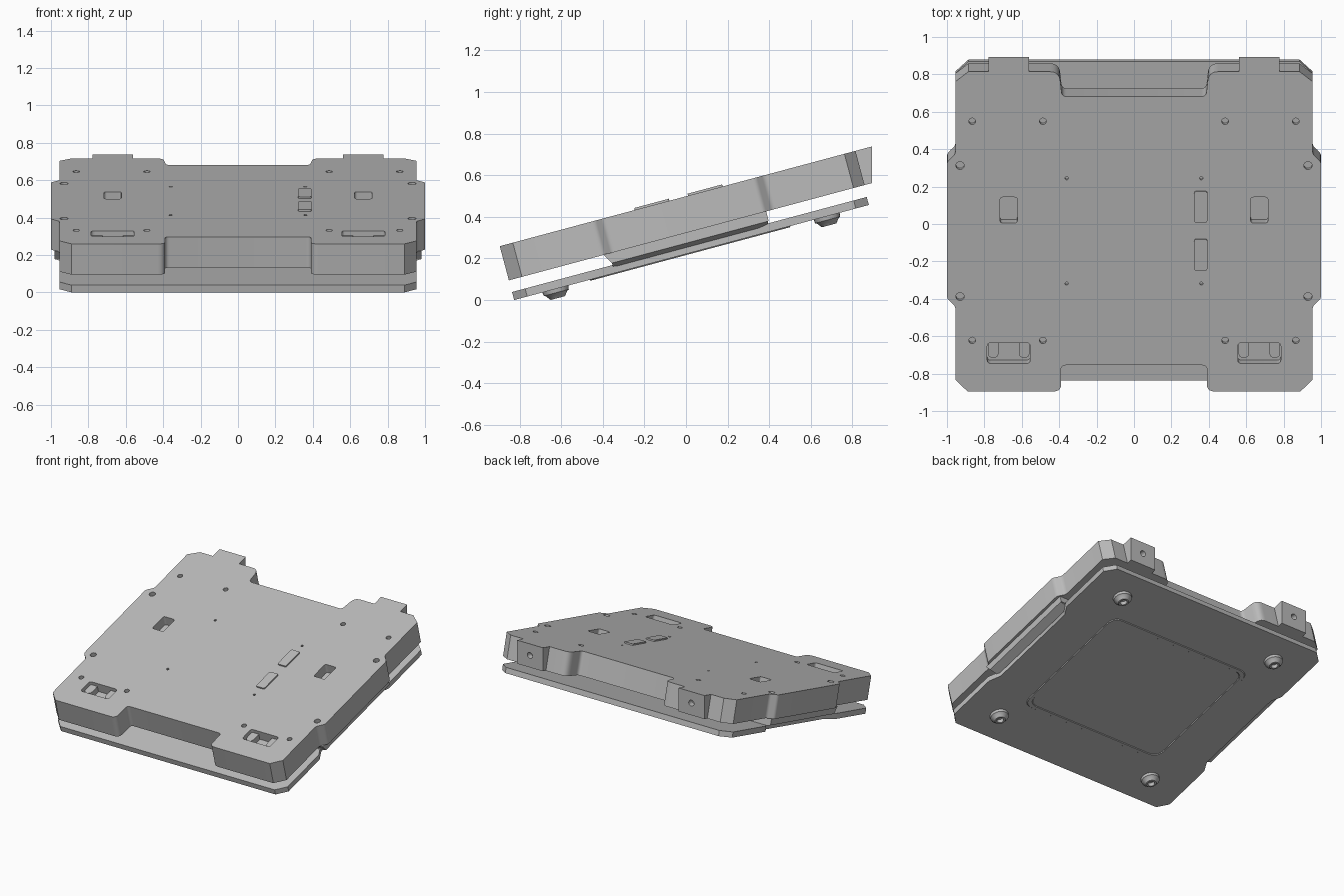
import bpy, bmesh, math
from mathutils import Matrix, Vector

cube = bpy.data.objects.get("Cube")
if cube:
    bpy.data.objects.remove(cube, do_unlink=True)

grey = bpy.data.materials.new("plain grey")
grey.use_nodes = True
grey.diffuse_color = (0.5, 0.5, 0.5, 1)
grey.node_tree.nodes["Principled BSDF"].inputs["Base Color"].default_value = (0.5, 0.5, 0.5, 1)

# Everything is modelled flat, then leaned back by this transform
TILT = Matrix.Translation((0, 0, 0.2213)) @ Matrix.Rotation(math.radians(15), 4, 'X')
TOP = 0.268
BASE = 0.098


def finish(name, bm, smooth=True):
    bmesh.ops.recalc_face_normals(bm, faces=bm.faces)
    mesh = bpy.data.meshes.new(name)
    bm.to_mesh(mesh)
    bm.free()
    mesh.materials.append(grey)
    obj = bpy.data.objects.new(name, mesh)
    bpy.context.collection.objects.link(obj)
    obj.matrix_world = TILT
    if smooth:
        shade(obj)
    return obj


def shade(obj):
    bpy.ops.object.select_all(action='DESELECT')
    obj.select_set(True)
    bpy.context.view_layer.objects.active = obj
    bpy.ops.object.shade_smooth_by_angle(angle=math.radians(30))


def fillet(points, steps=5):
    """Round each (x, y, radius) corner of a closed outline."""
    out = []
    for i, (x, y, r) in enumerate(points):
        p = Vector((x, y))
        if r == 0:
            out.append(p)
            continue
        a = p + (Vector(points[i - 1][:2]) - p).normalized() * r
        b = p + (Vector(points[(i + 1) % len(points)][:2]) - p).normalized() * r
        for k in range(steps + 1):
            t = k / steps
            out.append(a * (1 - t) ** 2 + p * 2 * t * (1 - t) + b * t * t)
    return out


def prism(bm, outline, low, high):
    bottom = [bm.verts.new((p[0], p[1], low)) for p in outline]
    top = [bm.verts.new((p[0], p[1], high)) for p in outline]
    bm.faces.new(bottom[::-1])
    bm.faces.new(top)
    for i in range(len(outline)):
        j = (i + 1) % len(outline)
        bm.faces.new((bottom[i], bottom[j], top[j], top[i]))
    return top, bottom


def rect(x0, x1, y0, y1, r=0.0):
    return fillet([(x0, y0, r), (x1, y0, r), (x1, y1, r), (x0, y1, r)])


def circle(x, y, r, n=16):
    return [(x + r * math.cos(math.tau * i / n), y + r * math.sin(math.tau * i / n)) for i in range(n)]


def mirrored(half):
    """Right half, listed front to back, completed with its left half."""
    return half + [(-x, y, r) for x, y, r in reversed(half)]


def cut(obj, cutter):
    mod = obj.modifiers.new("cut", 'BOOLEAN')
    mod.operation = 'DIFFERENCE'
    mod.solver = 'EXACT'
    mod.object = cutter
    bpy.context.view_layer.objects.active = obj
    bpy.ops.object.modifier_apply(modifier=mod.name)
    bpy.data.objects.remove(cutter, do_unlink=True)
    shade(obj)


# Upper body with rounded notches front and back
body_outline = fillet(mirrored([
    (0.39, -0.71, 0.025), (0.39, -0.855, 0.04), (0.89, -0.855, 0), (0.955, -0.79, 0),
    (0.955, -0.385, 0.015), (1, -0.34, 0.015), (1, 0.415, 0.015), (0.955, 0.46, 0.015),
    (0.955, 0.86, 0), (0.885, 0.915, 0), (0.40, 0.915, 0.05), (0.385, 0.777, 0.025)]))
bm = bmesh.new()
prism(bm, body_outline, BASE, TOP)
body = finish("upper_body", bm)

# Screw holes and pockets in the top face
bm = bmesh.new()
for s in (-1, 1):
    for y in (0.64, -0.573):
        for x in (0.865, 0.487):
            prism(bm, circle(s * x, y, 0.018), TOP - 0.03, TOP + 0.02)
    for y in (0.395, -0.33):
        prism(bm, circle(s * 0.93, y, 0.022), TOP - 0.03, TOP + 0.02)
    for y in (0.325, -0.258):
        prism(bm, circle(s * 0.36, y, 0.009, 10), TOP - 0.02, TOP + 0.02)
    c = s * 0.67
    prism(bm, rect(c - 0.115, c + 0.115, -0.70, -0.586, 0.02), TOP - 0.07, TOP + 0.02)
    prism(bm, rect(c - 0.046, c + 0.046, 0.077, 0.22, 0.015), TOP - 0.07, TOP + 0.02)
cut(body, finish("top_cutter", bm, False))

for s, side in ((-1, "right"), (1, "left")):
    c = s * 0.67
    # Rounded supports inside the front pocket
    bm = bmesh.new()
    for d in (-0.083, 0.083):
        prism(bm, fillet([(c + d - 0.028, -0.675, 0.026), (c + d + 0.028, -0.675, 0.026),
                          (c + d + 0.028, -0.588, 0), (c + d - 0.028, -0.588, 0)]),
              TOP - 0.075, TOP - 0.025)
    finish(side + "_pocket_supports", bm)

    # Rear hinge lug whose back face stands upright after the lean
    bm = bmesh.new()
    top, bottom = prism(bm, rect(c - 0.108, c + 0.108, 0.85, 0.997), BASE, TOP)
    for v in bottom:
        if v.co.y > 0.9:
            v.co.y = 0.952
    lug = finish(side + "_rear_lug", bm, False)
    bm = bmesh.new()
    bmesh.ops.create_cone(bm, cap_ends=True, segments=16, radius1=0.022, radius2=0.022, depth=0.08,
                          matrix=Matrix.Translation((c, 0.975, 0.185)) @ Matrix.Rotation(math.radians(75), 4, 'X'))
    cut(lug, finish("lug_cutter", bm, False))

# Rocker keys on the top face
for name, y0, y1 in (("rear_key", 0.082, 0.254), ("front_key", -0.183, -0.011)):
    bm = bmesh.new()
    prism(bm, rect(0.322, 0.392, y0, y1, 0.012), TOP - 0.01, TOP + 0.01)
    finish(name, bm)

# Spacer joining body and base plate, bevelled inward at the bottom
bm = bmesh.new()
prism(bm, rect(-0.98, 0.98, -0.385, 0.425), 0.05, BASE + 0.002)
for v in bm.verts:
    if v.co.z < 0.06 and v.co.y < 0:
        v.co.y += 0.03
finish("spacer", bm, False)
bm = bmesh.new()
top, bottom = prism(bm, rect(-0.98, 0.98, -0.355, 0.42), 0.03, 0.05)
for v in bottom:
    v.co.x *= 0.935
finish("spacer_bevel", bm, False)

# Base plate with side recesses
bm = bmesh.new()
prism(bm, fillet(mirrored([
    (0.89, -0.855, 0), (0.955, -0.79, 0), (0.955, -0.41, 0), (0.915, -0.33, 0),
    (0.915, 0.37, 0), (0.955, 0.44, 0), (0.955, 0.845, 0), (0.885, 0.91, 0)])), 0, 0.04)
finish("base_plate", bm)

# Thin raised border on the underside
bm = bmesh.new()
loops = []
for inset, z in ((0, 0), (0.004, -0.005), (0.026, -0.005), (0.03, 0)):
    w, d = 0.60 - inset, 0.50 - inset
    loops.append([bm.verts.new((p.x, p.y + 0.02, z)) for p in rect(-w, w, -d, d, 0.08)])
for a, b in zip(loops, loops[1:]):
    for i in range(len(a)):
        j = (i + 1) % len(a)
        bm.faces.new((a[i], a[j], b[j], b[i]))
finish("underside_border", bm)

# Round feet with a sunken centre
profile = [(0.065, 0.002), (0.062, -0.018), (0.054, -0.022), (0.036, -0.045),
           (0.024, -0.045), (0.02, -0.02), (0, -0.02)]
for y, end in ((-0.65, "front"), (0.70, "rear")):
    for x, side in ((-0.67, "right"), (0.67, "left")):
        bm = bmesh.new()
        verts = [bm.verts.new((r, 0, z)) for r, z in profile]
        edges = [bm.edges.new(pair) for pair in zip(verts, verts[1:])]
        bmesh.ops.spin(bm, geom=verts + edges, cent=(0, 0, 0), axis=(0, 0, 1), angle=math.tau, steps=24)
        bmesh.ops.remove_doubles(bm, verts=bm.verts, dist=0.0001)
        bmesh.ops.translate(bm, verts=bm.verts, vec=(x, y, 0))
        finish(end + "_" + side + "_foot", bm)
